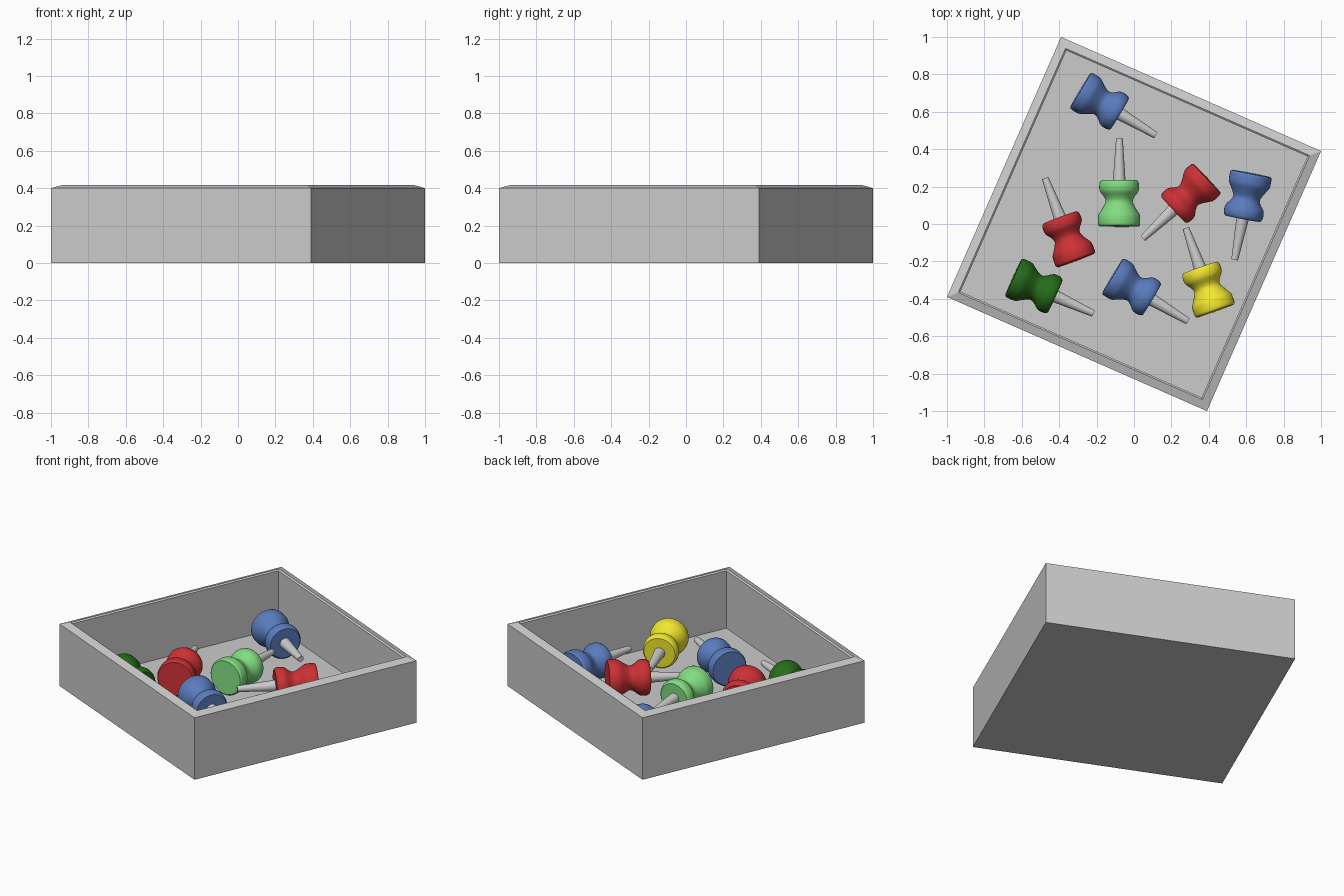
import bpy, bmesh
from math import sin, cos, pi, radians, sqrt
from mathutils import Vector

if "Cube" in bpy.data.objects:
    bpy.data.objects.remove(bpy.data.objects["Cube"])


def material(name, rgb):
    m = bpy.data.materials.new(name)
    m.diffuse_color = (*rgb, 1)
    m.use_nodes = True
    m.node_tree.nodes["Principled BSDF"].inputs["Base Color"].default_value = m.diffuse_color
    return m


def lathe(name, profile, sides, start=0.0, mat=None, smooth=True):
    """Revolve (radius, height) points around z; zero radius closes an end."""
    bm = bmesh.new()
    rings = []
    for r, z in profile:
        n = 1 if r == 0 else sides
        rings.append([bm.verts.new((r * cos(start + 2 * pi * i / sides),
                                    r * sin(start + 2 * pi * i / sides), z)) for i in range(n)])
    if sides == 4:  # flat square ends instead of a fan
        bm.faces.new(rings[0])
        bm.faces.new(rings[-1])
    for a, b in zip(rings, rings[1:]):
        for i in range(sides):
            j = (i + 1) % sides
            if len(a) == 1:
                bm.faces.new((a[0], b[j], b[i]))
            elif len(b) == 1:
                bm.faces.new((a[i], a[j], b[0]))
            else:
                bm.faces.new((a[i], a[j], b[j], b[i]))
    bmesh.ops.recalc_face_normals(bm, faces=bm.faces)
    me = bpy.data.meshes.new(name)
    bm.to_mesh(me)
    bm.free()
    ob = bpy.data.objects.new(name, me)
    bpy.context.collection.objects.link(ob)
    if mat:
        me.materials.append(mat)
    if smooth:
        bpy.ops.object.select_all(action='DESELECT')
        bpy.context.view_layer.objects.active = ob
        ob.select_set(True)
        bpy.ops.object.shade_smooth_by_angle(angle=radians(35))
    return ob


# Square tray with outward-sloping rim, turned so its corner sits at (1, 0.39)
q = sqrt(2)
lathe("tray", [(0.759 * q, 0), (0.759 * q, 0.4), (0.713 * q, 0.417),
               (0.704 * q, 0.41), (0.704 * q, 0.04)], 4, start=radians(21.3), smooth=False)

# Push pin profiles, from head end to tip
HANDLE = [(0, 0), (0.105, 0), (0.111, 0.006), (0.113, 0.015), (0.113, 0.05),
          (0.109, 0.066), (0.098, 0.082), (0.08, 0.112), (0.072, 0.13), (0.074, 0.145),
          (0.086, 0.165), (0.099, 0.18), (0.105, 0.192), (0.107, 0.208),
          (0.106, 0.228), (0.101, 0.24), (0.094, 0.246), (0, 0.246)]
NEEDLE = [(0, 0.24), (0.034, 0.24), (0.018, 0.47), (0, 0.47)]

blue = material("blue", (0.10, 0.20, 0.51))
red = material("red", (0.60, 0.03, 0.035))
light_green = material("light_green", (0.22, 0.72, 0.22))
dark_green = material("dark_green", (0.02, 0.15, 0.01))
yellow = material("yellow", (0.87, 0.80, 0.03))

# Each pin: colour, centre of head end, tip (seen from the top)
PINS = [(blue, (-0.287, 0.715), (0.115, 0.475)),
        (light_green, (-0.08, -0.012), (-0.078, 0.46)),
        (red, (0.39, 0.245), (0.05, -0.075)),
        (blue, (0.627, 0.27), (0.537, -0.197)),
        (red, (-0.31, -0.195), (-0.475, 0.245)),
        (dark_green, (-0.645, -0.285), (-0.225, -0.475)),
        (blue, (-0.115, -0.278), (0.288, -0.52)),
        (yellow, (0.435, -0.465), (0.28, -0.03))]

for k, (mat, head, tip) in enumerate(PINS, 1):
    a, b = Vector((*head, 0.155)), Vector((*tip, 0.142))
    turn = (b - a).to_track_quat('Z', 'Y')
    for part, prof, m in (("handle", HANDLE, mat), ("needle", NEEDLE, None)):
        ob = lathe(f"pin_{k}_{part}", prof, 40, mat=m)
        ob.location = a
        ob.rotation_mode = 'QUATERNION'
        ob.rotation_quaternion = turn
